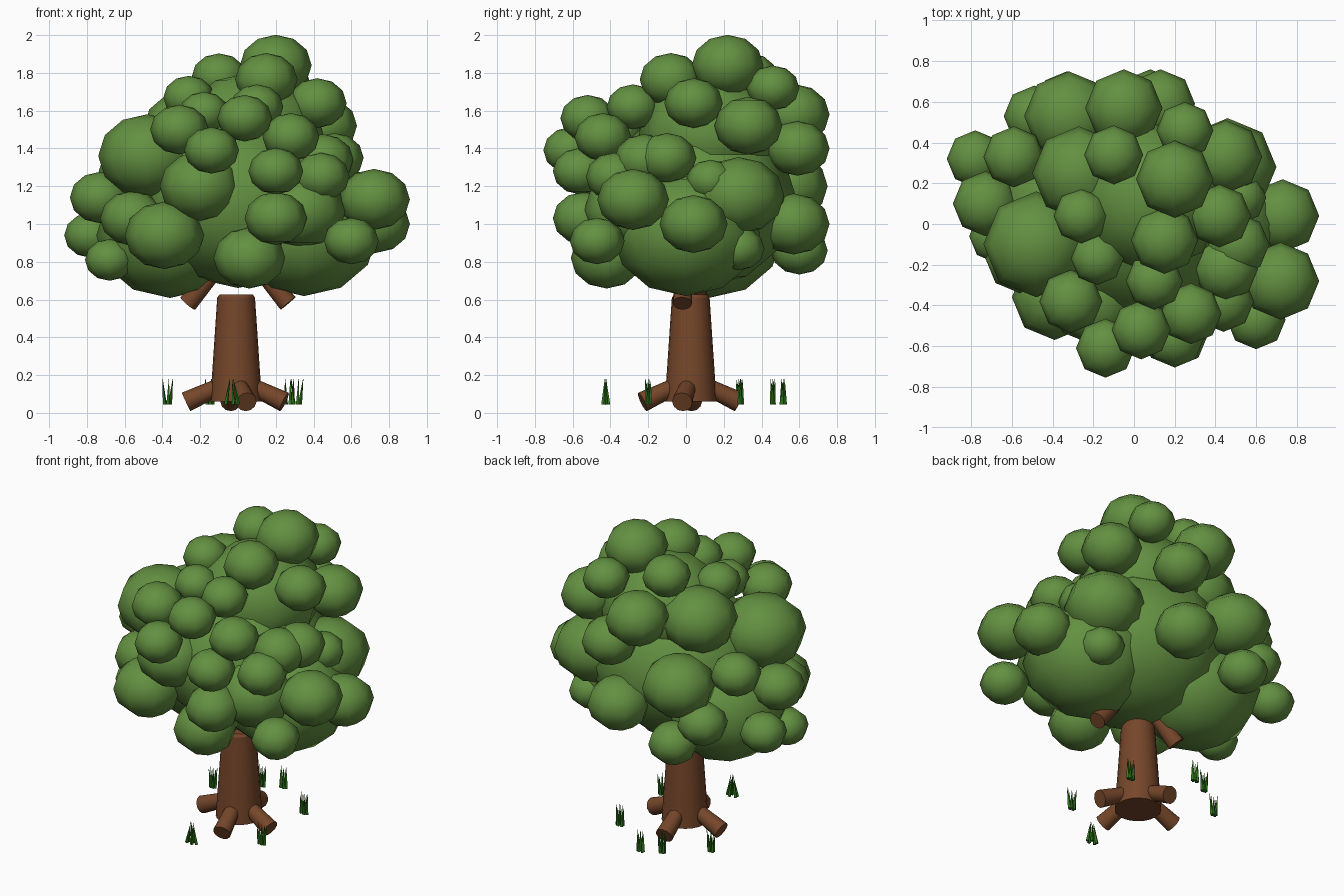
import bpy, bmesh, math
from mathutils import Vector, Matrix


def material(name, rgb):
    m = bpy.data.materials.new(name)
    m.diffuse_color = (*rgb, 1)
    return m


LEAF = material("leaf green", (0.125, 0.28, 0.053))
BARK = material("bark brown", (0.18, 0.062, 0.023))
GRASS = material("grass green", (0.03, 0.19, 0.012))


def finish(name, bm, mat, smooth_angle=None):
    mesh = bpy.data.meshes.new(name)
    bm.to_mesh(mesh)
    bm.free()
    mesh.materials.append(mat)
    ob = bpy.data.objects.new(name, mesh)
    bpy.context.collection.objects.link(ob)
    if smooth_angle:
        bpy.context.view_layer.objects.active = ob
        ob.select_set(True)
        bpy.ops.object.shade_smooth_by_angle(angle=math.radians(smooth_angle))
        ob.select_set(False)
    return ob


def add_cone(bm, a, b, ra, rb, sides):
    a, b = Vector(a), Vector(b)
    d = b - a
    rot = d.to_track_quat('Z', 'Y').to_matrix().to_4x4()
    bmesh.ops.create_cone(bm, cap_ends=True, segments=sides, radius1=ra, radius2=rb,
                          depth=d.length, matrix=Matrix.Translation((a + b) / 2) @ rot)


# Trunk, tapered with a softened top rim
bm = bmesh.new()
add_cone(bm, (-0.01, 0.025, 0.06), (-0.01, 0.025, 0.61), 0.137, 0.1, 20)
add_cone(bm, (-0.01, 0.025, 0.61), (-0.01, 0.025, 0.627), 0.1, 0.088, 20)
finish("trunk", bm, BARK, 40)

# Roots: stubs sloping outward to the ground
for i, (x, y) in enumerate([(-0.275, 0.03), (0.245, -0.02), (0.045, -0.23), (-0.04, 0.28)]):
    bm = bmesh.new()
    add_cone(bm, (x, y, 0.058), (-0.01, 0.025, 0.18), 0.054, 0.04, 12)
    finish(f"root_{i + 1}", bm, BARK, 40)

# Branches: stubs that slope up into the canopy
for name, s, y in (("left_branch", -1, 0.07), ("right_branch", 1, -0.02)):
    bm = bmesh.new()
    add_cone(bm, (s * 0.265, y, 0.58), (s * 0.13, y * 0.5, 0.74), 0.052, 0.042, 12)
    finish(name, bm, BARK, 40)


# Canopy: flattened eight-sided spheres
def clump(name, x, y, z, r, flat=0.85):
    bm = bmesh.new()
    bmesh.ops.create_uvsphere(
        bm, u_segments=8, v_segments=6, radius=r,
        matrix=Matrix.Translation((x, y, z)) @ Matrix.Diagonal((1, 1, flat, 1)))
    finish(name, bm, LEAF, 80)


core = [
    (0.35, 0.0, 0.95, 0.39), (-0.36, 0.12, 0.94, 0.39), (0.0, 0.05, 1.12, 0.54),
    (0.07, 0.13, 1.48, 0.38),
]
top = [
    (0.20, 0.22, 1.84, 0.19), (0.15, -0.08, 1.765, 0.165), (0.42, 0.04, 1.64, 0.155),
    (-0.10, 0.34, 1.78, 0.145), (0.25, 0.46, 1.72, 0.14), (-0.05, 0.57, 1.58, 0.19),
    (-0.26, 0.04, 1.67, 0.135), (-0.18, -0.17, 1.59, 0.13), (0.10, -0.28, 1.62, 0.14),
    (-0.27, 0.25, 1.51, 0.23), (0.45, 0.33, 1.52, 0.18),
]
front = [
    (-0.31, -0.38, 1.50, 0.155), (0.28, -0.44, 1.46, 0.15), (0.035, -0.52, 1.56, 0.145),
    (-0.14, -0.61, 1.39, 0.145), (0.20, -0.56, 1.28, 0.145), (0.20, -0.54, 1.03, 0.165),
    (0.06, -0.42, 0.82, 0.19), (-0.39, -0.36, 0.94, 0.21), (-0.20, -0.38, 1.20, 0.215),
    (0.44, -0.38, 1.25, 0.15), (0.60, -0.47, 0.91, 0.145), (0.34, -0.31, 1.07, 0.23),
]
sides = [
    (-0.78, 0.32, 0.94, 0.14), (-0.73, 0.10, 1.14, 0.16), (-0.48, -0.10, 1.36, 0.26),
    (-0.59, 0.33, 1.27, 0.15), (-0.56, -0.17, 1.03, 0.17), (-0.68, -0.06, 0.81, 0.13),
    (0.72, -0.28, 1.13, 0.19), (0.73, 0.04, 1.00, 0.18), (0.46, 0.28, 1.15, 0.24),
    (0.51, -0.10, 1.35, 0.155), (0.45, -0.22, 1.34, 0.16), (0.48, 0.28, 0.87, 0.135),
    (0.52, 0.13, 1.23, 0.13),
]
back = [
    (0.13, 0.59, 1.40, 0.17), (-0.32, 0.53, 1.20, 0.22), (0.08, 0.57, 1.00, 0.19),
    (-0.33, 0.60, 0.86, 0.15), (-0.49, 0.53, 1.00, 0.15),
]
for group, blobs in (("core", core), ("top", top), ("front", front),
                     ("side", sides), ("back", back)):
    for i, b in enumerate(blobs):
        clump(f"{group}_leaf_clump_{i + 1}", *b)

# Grass tufts: thin blades, closing (base spread > tip spread) or opening upward
tufts = [(-0.035, -0.425, 0.035, 0.01), (0.31, -0.2, 0.018, 0.035), (0.27, 0.29, 0.02, 0.025),
         (-0.035, 0.515, 0.02, 0.02), (-0.15, 0.46, 0.015, 0.028), (-0.375, 0.28, 0.015, 0.03)]
for i, (x, y, base, tip) in enumerate(tufts):
    bm = bmesh.new()
    for k in range(5):
        a = k * 2 * math.pi / 5
        u = Vector((math.cos(a), 0.45 * math.sin(a), 0))
        h = 0.17 - 0.02 * (k % 2)
        add_cone(bm, Vector((x, y, 0.045)) + u * base, Vector((x, y, h + 0.01)) + u * tip,
                 0.011, 0.001, 4)
    finish(f"grass_tuft_{i + 1}", bm, GRASS)
